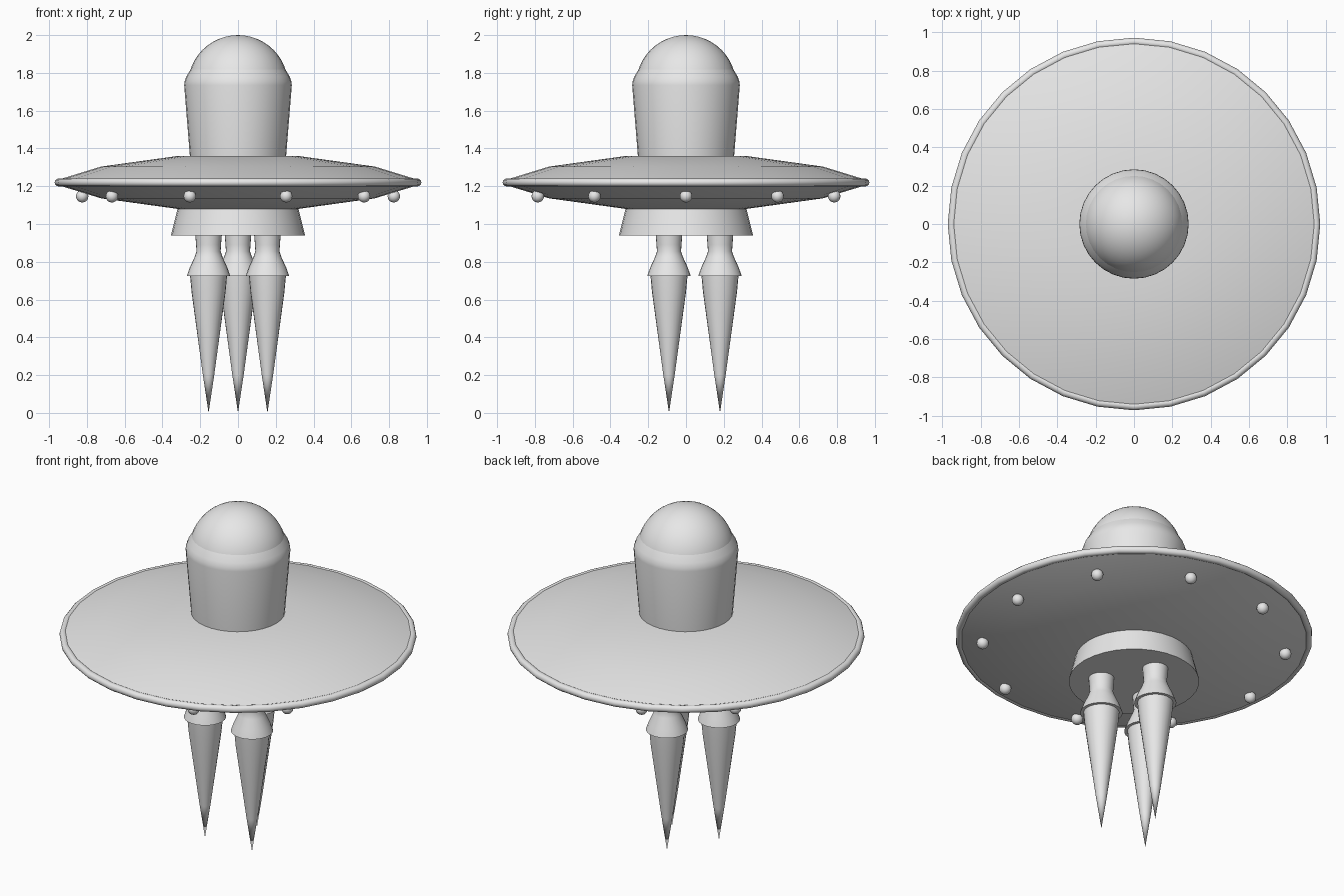
import bpy, bmesh, math
from mathutils import Matrix

if "Cube" in bpy.data.objects:
    bpy.data.objects.remove(bpy.data.objects["Cube"])

grey = bpy.data.materials.new("light grey")
grey.diffuse_color = (0.8, 0.8, 0.8, 1)
grey.use_nodes = True
grey.node_tree.nodes["Principled BSDF"].inputs["Base Color"].default_value = grey.diffuse_color


def finish(name, bm, angle=30):
    bmesh.ops.recalc_face_normals(bm, faces=bm.faces)
    me = bpy.data.meshes.new(name)
    bm.to_mesh(me)
    bm.free()
    me.materials.append(grey)
    ob = bpy.data.objects.new(name, me)
    bpy.context.collection.objects.link(ob)
    bpy.ops.object.select_all(action='DESELECT')
    ob.select_set(True)
    bpy.context.view_layer.objects.active = ob
    bpy.ops.object.shade_smooth_by_angle(angle=math.radians(angle))
    return ob


def lathe(name, profile, loc=(0, 0, 0), sides=32, closed=False, angle=30):
    """Revolve (radius, z) points about z; open ends are capped, zero radius makes a tip."""
    bm = bmesh.new()
    rings = []
    for r, z in profile:
        n = sides if r > 0 else 1
        rings.append([bm.verts.new((loc[0] + r * math.cos(2 * math.pi * i / sides),
                                    loc[1] + r * math.sin(2 * math.pi * i / sides),
                                    loc[2] + z)) for i in range(n)])
    pairs = list(zip(rings, rings[1:]))
    if closed:
        pairs.append((rings[-1], rings[0]))
    for a, b in pairs:
        for i in range(sides):
            j = (i + 1) % sides
            if len(b) == 1:
                bm.faces.new((a[i], a[j], b[0]))
            elif len(a) == 1:
                bm.faces.new((a[0], b[j], b[i]))
            else:
                bm.faces.new((a[i], a[j], b[j], b[i]))
    if not closed:
        for ring in (rings[0], rings[-1]):
            if len(ring) > 1:
                bm.faces.new(ring)
    return finish(name, bm, angle)


def ball(name, radius, loc, u, v):
    bm = bmesh.new()
    bmesh.ops.create_uvsphere(bm, u_segments=u, v_segments=v, radius=radius,
                              matrix=Matrix.Translation(loc))
    return finish(name, bm, 60)


# Cabin with rounded shoulder, and dome on top
lathe("cabin", [(0.25, 1.3), (0.285, 1.735), (0.283, 1.755), (0.274, 1.78), (0.25, 1.82)])
ball("dome", 0.265, (0, 0, 1.735), 32, 24)

# Saucer disc and its rounded rim
lathe("saucer", [(0.32, 1.08), (0.725, 1.136), (0.95, 1.205),
                 (0.95, 1.235), (0.725, 1.304), (0.32, 1.36)])
lathe("saucer_rim", [(0.95 + 0.021 * math.cos(k * math.pi / 6),
                      1.22 + 0.021 * math.sin(k * math.pi / 6)) for k in range(12)],
      closed=True, angle=60)

# Engine skirt under the saucer
lathe("engine_skirt", [(0.315, 1.1), (0.355, 0.94)])

# Ten small lamps around the underside
for k in range(10):
    a = k * math.pi / 5
    ball(f"lamp_{k + 1}", 0.033, (0.825 * math.cos(a), 0.825 * math.sin(a), 1.147), 16, 10)

# Three nozzles with pointed flames
for k in range(3):
    a = math.pi / 2 + k * 2 * math.pi / 3
    p = (0.18 * math.cos(a), 0.18 * math.sin(a), 0)
    lathe(f"nozzle_{k + 1}", [(0.071, 0.95), (0.066, 0.89), (0.064, 0.855),
                              (0.074, 0.825), (0.1, 0.768), (0.115, 0.725)], p, 24)
    lathe(f"flame_{k + 1}", [(0.098, 0.727), (0.09, 0.64), (0.06, 0.42),
                             (0.03, 0.2), (0, 0)], p, 24)
